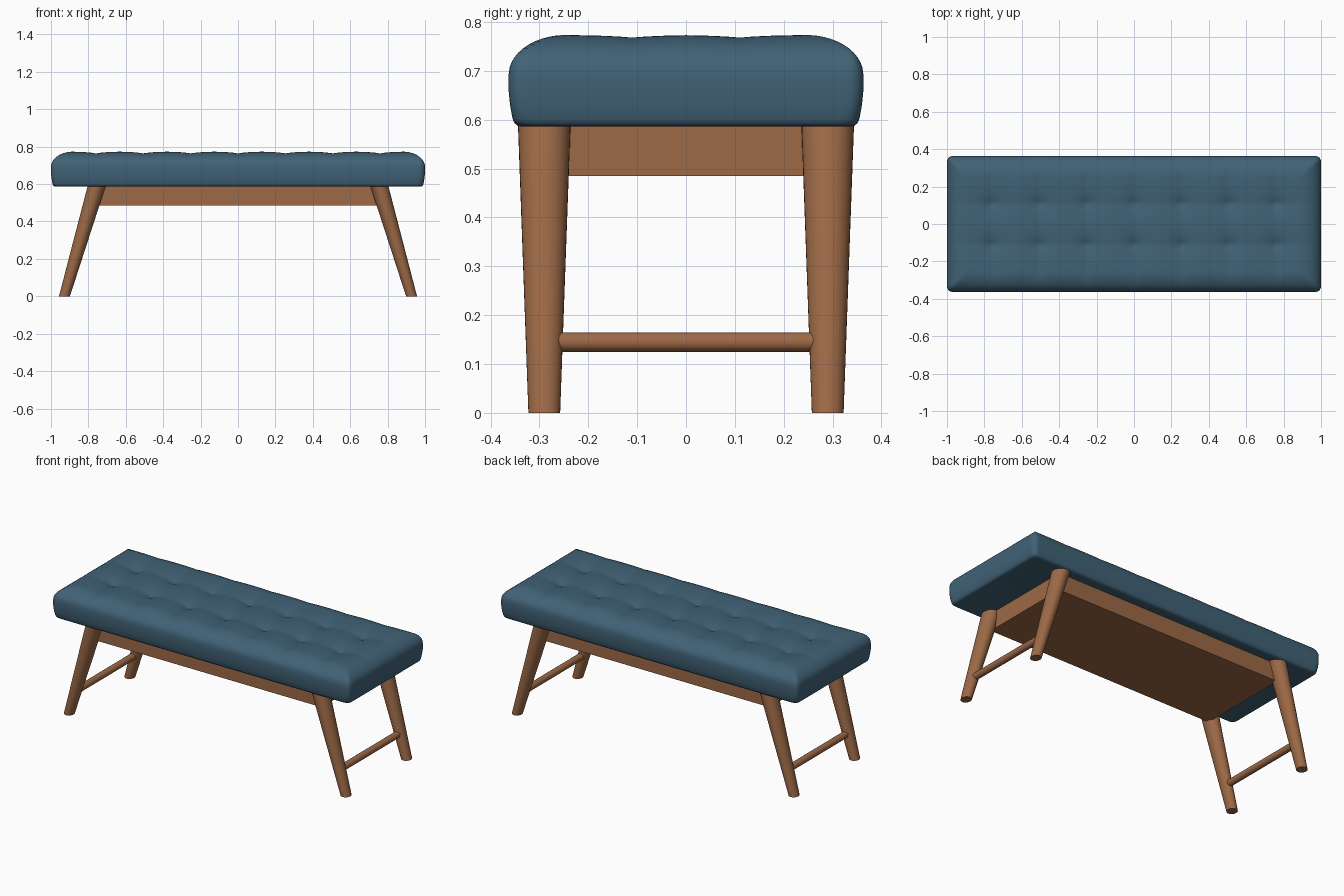
import bpy, bmesh, math
from mathutils import Matrix

if "Cube" in bpy.data.objects:
    bpy.data.objects.remove(bpy.data.objects["Cube"])


def material(name, rgb):
    m = bpy.data.materials.new(name)
    m.diffuse_color = (*rgb, 1)
    m.use_nodes = True
    m.node_tree.nodes["Principled BSDF"].inputs["Base Color"].default_value = m.diffuse_color
    return m


FABRIC = material("blue fabric", (0.052, 0.122, 0.182))
WOOD = material("brown wood", (0.335, 0.142, 0.062))


def finish(bm, name, mat, angle=40):
    bmesh.ops.recalc_face_normals(bm, faces=bm.faces)
    me = bpy.data.meshes.new(name)
    bm.to_mesh(me)
    bm.free()
    me.materials.append(mat)
    ob = bpy.data.objects.new(name, me)
    bpy.context.collection.objects.link(ob)
    bpy.ops.object.select_all(action='DESELECT')
    ob.select_set(True)
    bpy.context.view_layer.objects.active = ob
    bpy.ops.object.shade_smooth_by_angle(angle=math.radians(angle))
    return ob


# Tufted cushion: height field on top, rounded skirt below
HX, HY, CORNER = 1.0, 0.363, 0.03
BX = [i * 0.253 for i in range(-3, 4)]
BY = [-0.11, 0.11]


def samples(half, n):
    edge = [0.0, 0.002, 0.006, 0.012, 0.02]
    lo, hi = -half + 0.03, half - 0.03
    mid = [lo + (hi - lo) * i / n for i in range(n + 1)]
    return [-half + e for e in edge] + mid + [half - e for e in reversed(edge)]


def top_height(x, y):
    d = min(HX - abs(x), HY - abs(y))
    t = min(d / 0.12, 1)
    z = 0.692 + 0.082 * math.sqrt(max(0, 1 - (1 - t) ** 2))
    dx = min(abs(x - b) for b in BX)
    dy = min(abs(y - b) for b in BY)
    z -= t * (0.011 * math.exp(-dx / 0.045) + 0.005 * math.exp(-dy / 0.04))
    z -= 0.018 * math.exp(-math.hypot(dx * 0.8, dy) / 0.035)
    return z


def round_corner(x, y):
    a = (abs(x) - HX + CORNER) / CORNER
    b = (abs(y) - HY + CORNER) / CORNER
    if a <= 0 or b <= 0:
        return x, y
    k = max(a, b) / math.hypot(a, b) * CORNER
    return (math.copysign(HX - CORNER + a * k, x),
            math.copysign(HY - CORNER + b * k, y))


xs, ys = samples(HX, 152), samples(HY, 52)
nx, ny = len(xs), len(ys)
bm = bmesh.new()
grid = [[bm.verts.new((*round_corner(x, y), top_height(x, y))) for y in ys] for x in xs]
for i in range(nx - 1):
    for j in range(ny - 1):
        bm.faces.new((grid[i][j], grid[i + 1][j], grid[i + 1][j + 1], grid[i][j + 1]))
rim = ([grid[i][0] for i in range(nx)] + [grid[-1][j] for j in range(1, ny)]
       + [grid[i][-1] for i in range(nx - 2, -1, -1)]
       + [grid[0][j] for j in range(ny - 2, 0, -1)])
base = [v.co.copy() for v in rim]
prev = rim
for inset, z in [(0, 0.66), (0.003, 0.63), (0.008, 0.602), (0.012, 0.593),
                 (0.019, 0.587), (0.03, 0.586), (0.06, 0.59)]:
    ring = [bm.verts.new((c.x * (1 - inset / HX), c.y * (1 - inset / HY), z)) for c in base]
    for k in range(len(ring)):
        n = (k + 1) % len(ring)
        bm.faces.new((prev[k], prev[n], ring[n], ring[k]))
    prev = ring
bm.faces.new(prev)
finish(bm, "seat_cushion", FABRIC, 60)

# Apron box under the cushion
bm = bmesh.new()
bmesh.ops.create_cube(bm, size=1, matrix=Matrix.Translation((0, 0, 0.5425))
                      @ Matrix.Diagonal((1.52, 0.57, 0.115, 1)))
finish(bm, "apron", WOOD)

# Splayed tapered legs
LEG_H = 0.595
for sx, side in ((-1, "left"), (1, "right")):
    for sy, end in ((-1, "front"), (1, "back")):
        bm = bmesh.new()
        bmesh.ops.create_cone(bm, cap_ends=True, segments=32,
                              radius1=0.0325, radius2=0.054, depth=LEG_H)
        for v in bm.verts:
            z = v.co.z + LEG_H / 2
            v.co = (v.co.x * 0.9 + sx * (0.928 - 0.174 * z / LEG_H),
                    v.co.y + sy * 0.29, z)
        finish(bm, f"{end}_{side}_leg", WOOD)

    # Round stretcher joining each pair of legs
    bm = bmesh.new()
    bmesh.ops.create_cone(bm, cap_ends=True, segments=24, radius1=0.02, radius2=0.02,
                          depth=0.54, matrix=Matrix.Translation((sx * 0.886, 0, 0.145))
                          @ Matrix.Rotation(math.pi / 2, 4, 'X'))
    finish(bm, f"{side}_stretcher", WOOD)
